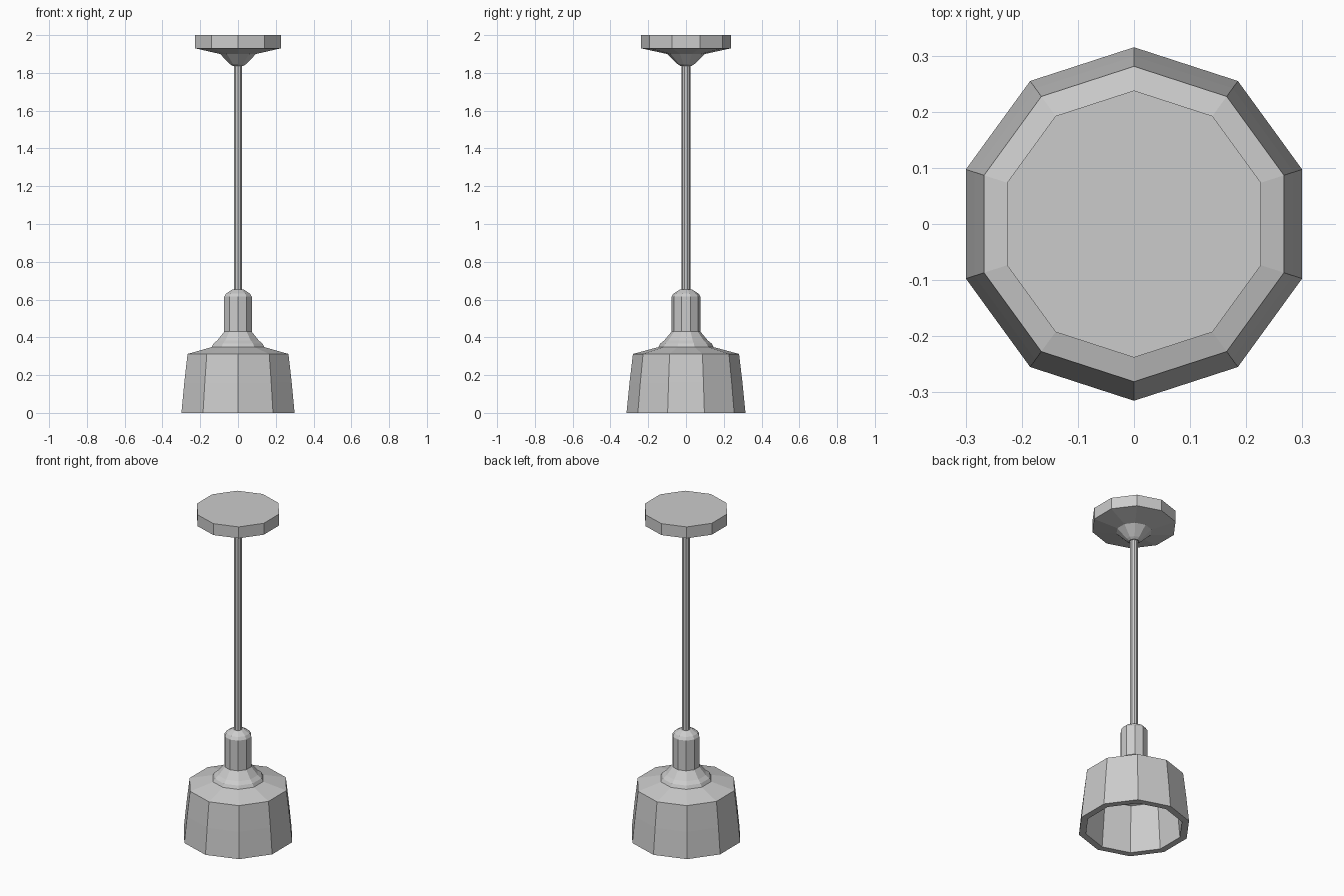
import bpy, bmesh
from math import sin, cos, pi

if "Cube" in bpy.data.objects:
    bpy.data.objects.remove(bpy.data.objects["Cube"])


def lathe(name, profile, sides=10):
    """Spin a (radius, z) profile around z; open ends are capped flat."""
    bm = bmesh.new()
    rings = []
    for r, z in profile:
        rings.append([bm.verts.new((r * cos(pi / 2 + 2 * pi * i / sides),
                                    r * sin(pi / 2 + 2 * pi * i / sides), z))
                      for i in range(sides)])
    for a, b in zip(rings, rings[1:]):
        for i in range(sides):
            j = (i + 1) % sides
            bm.faces.new((a[i], a[j], b[j], b[i]))
    bm.faces.new(rings[0])
    bm.faces.new(rings[-1])
    bmesh.ops.recalc_face_normals(bm, faces=bm.faces[:])
    mesh = bpy.data.meshes.new(name)
    bm.to_mesh(mesh)
    bm.free()
    obj = bpy.data.objects.new(name, mesh)
    bpy.context.collection.objects.link(obj)
    return obj


# Hollow shade: inner ceiling, inner wall, rim, outer wall, sloped top
lathe("shade", [(0.12, 0.32), (0.25, 0.285), (0.275, 0.0), (0.315, 0.0),
                (0.299, 0.16), (0.281, 0.312), (0.14, 0.35)])

# Stepped collar on top of the shade
lathe("shade_collar", [(0.146, 0.348), (0.136, 0.367), (0.115, 0.384),
                       (0.075, 0.432)])

# Lamp socket with a chamfered top
lathe("socket", [(0.077, 0.43), (0.077, 0.615), (0.066, 0.632), (0.034, 0.652)])

# Hanging rod
lathe("rod", [(0.023, 0.64), (0.023, 1.85)])

# Ceiling canopy
lathe("ceiling_canopy", [(0.029, 1.836), (0.044, 1.846), (0.1, 1.9),
                         (0.238, 1.93), (0.238, 2.0)])
